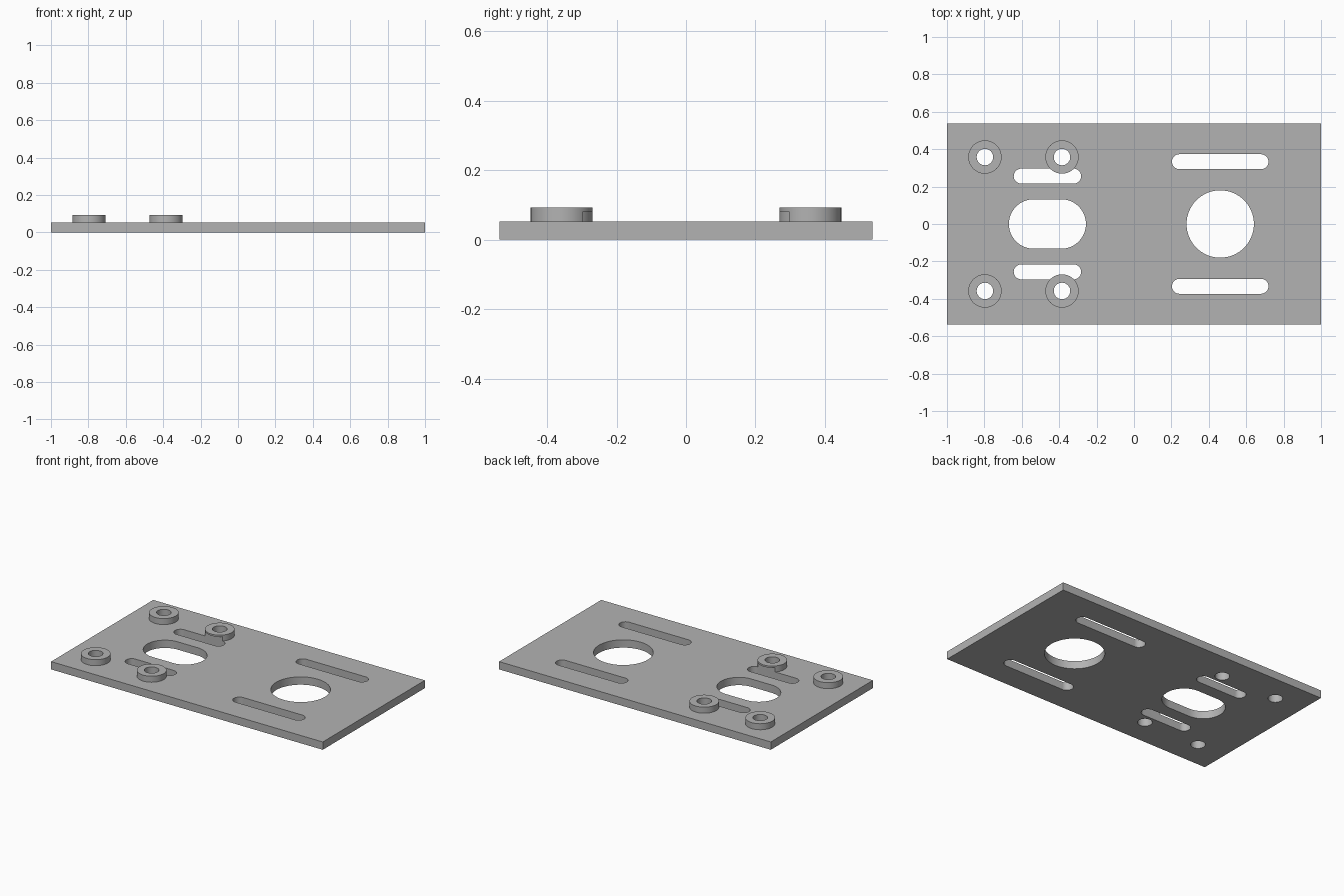
import bpy, bmesh, math

old = bpy.data.objects.get("Cube")
if old:
    bpy.data.objects.remove(old, do_unlink=True)

PLATE_TOP, BOSS_TOP, SLOT_TOP = 0.052, 0.092, 0.081

grey = bpy.data.materials.new("plain_grey")
grey.use_nodes = True
grey.diffuse_color = (0.45, 0.45, 0.45, 1)
grey.node_tree.nodes["Principled BSDF"].inputs["Base Color"].default_value = (0.45, 0.45, 0.45, 1)


def make_object(name, bm):
    bmesh.ops.recalc_face_normals(bm, faces=bm.faces)
    mesh = bpy.data.meshes.new(name)
    bm.to_mesh(mesh)
    bm.free()
    mesh.materials.append(grey)
    obj = bpy.data.objects.new(name, mesh)
    bpy.context.collection.objects.link(obj)
    return obj


def add_prism(bm, points, z0, z1):
    face = bm.faces.new([bm.verts.new((x, y, z0)) for x, y in points])
    new = bmesh.ops.extrude_face_region(bm, geom=[face])["geom"]
    verts = [v for v in new if isinstance(v, bmesh.types.BMVert)]
    bmesh.ops.translate(bm, verts=verts, vec=(0, 0, z1 - z0))


def slot(cx, cy, radius, half=0, steps=32):
    """Outline of a round-ended slot; a circle when half is zero."""
    points = []
    for side in (1, -1):
        for i in range(steps + (1 if half else 0)):
            a = math.pi * (i / steps - 0.5)
            points.append((cx + side * (half + radius * math.cos(a)),
                           cy + side * radius * math.sin(a)))
    return points


# Cutter holding every opening
bosses = [(x, y) for x in (-0.797, -0.385) for y in (-0.358, 0.358)]
bm = bmesh.new()
add_prism(bm, slot(0.461, 0, 0.18), -0.1, 0.2)
add_prism(bm, slot(-0.463, 0, 0.132, 0.074), -0.1, 0.2)
for side in (-1, 1):
    add_prism(bm, slot(0.461, side * 0.333, 0.04, 0.218), -0.1, 0.2)
    add_prism(bm, slot(-0.463, side * 0.256, 0.04, 0.14), -0.1, SLOT_TOP)
for x, y in bosses:
    add_prism(bm, slot(x, y, 0.044), -0.1, 0.2)
cutter = make_object("opening_cutter", bm)
cutter.hide_render = True

# Base plate
parts = []
bm = bmesh.new()
add_prism(bm, [(-1, -0.537), (1, -0.537), (1, 0.537), (-1, 0.537)], 0, PLATE_TOP)
parts.append(make_object("base_plate", bm))

# Raised bosses, two of them undercut by the short slots
for x, y in bosses:
    bm = bmesh.new()
    add_prism(bm, slot(x, y, 0.089), PLATE_TOP, BOSS_TOP)
    name = ("inner" if x > -0.5 else "outer") + ("_front" if y < 0 else "_back") + "_boss"
    parts.append(make_object(name, bm))

# Cut the openings, then smooth the curved walls
for obj in parts:
    bpy.ops.object.select_all(action="DESELECT")
    obj.select_set(True)
    bpy.context.view_layer.objects.active = obj
    cut = obj.modifiers.new("openings", "BOOLEAN")
    cut.operation = "DIFFERENCE"
    cut.solver = "EXACT"
    cut.object = cutter
    bpy.ops.object.modifier_apply(modifier=cut.name)
    bpy.ops.object.shade_smooth_by_angle(angle=math.radians(30))

bpy.data.objects.remove(cutter, do_unlink=True)
